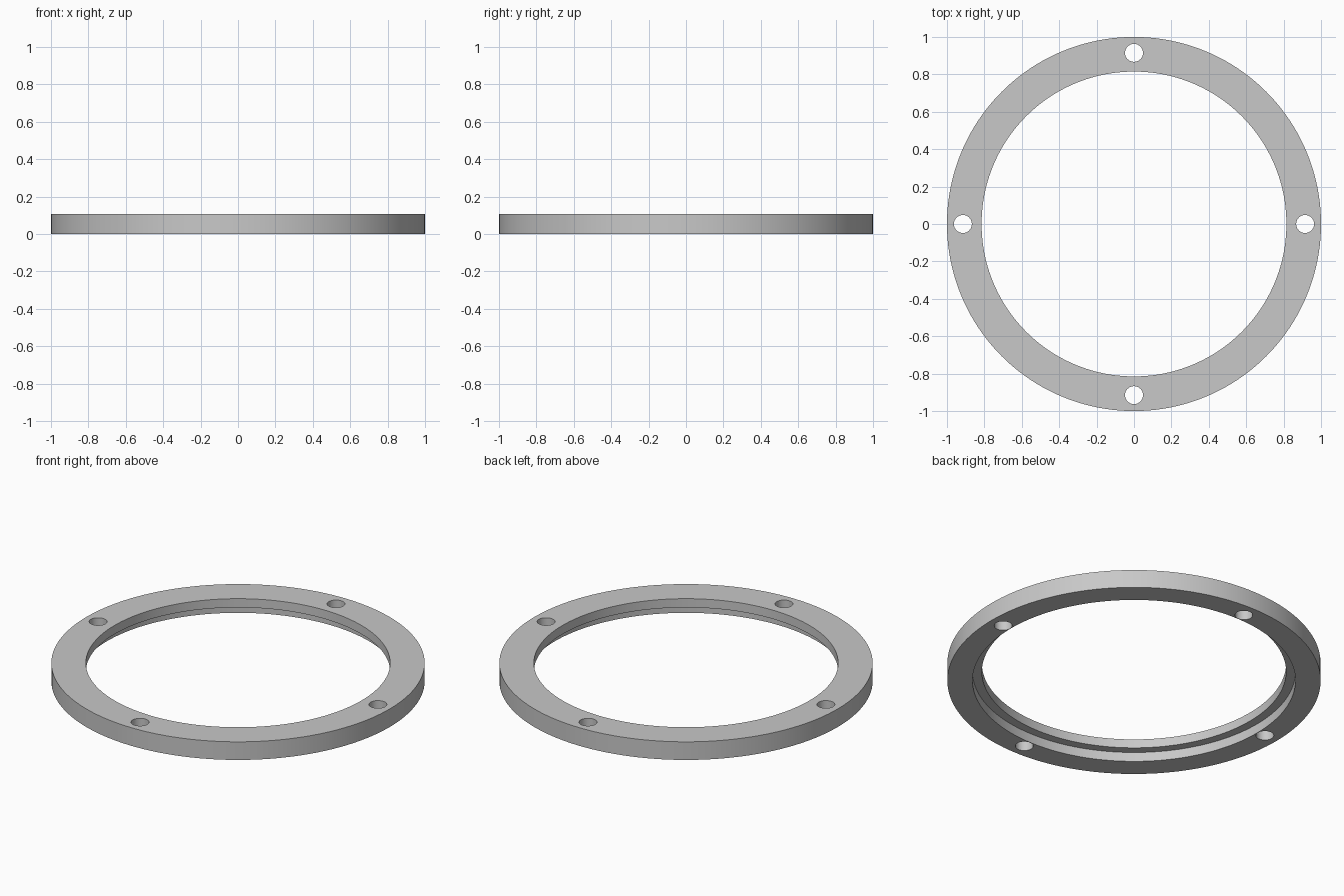
import bpy
import bmesh
import math
from mathutils import Matrix, Vector

cube = bpy.data.objects.get("Cube")
if cube:
    bpy.data.objects.remove(cube, do_unlink=True)

OUTER, BORE, RECESS = 1.0, 0.815, 0.865
HEIGHT, RECESS_DEPTH = 0.107, 0.055
HOLE_RADIUS, HOLE_CIRCLE = 0.048, 0.915
SEGMENTS = 160

grey = bpy.data.materials.new("plain grey")
grey.use_nodes = True
grey.diffuse_color = (0.58, 0.58, 0.58, 1)
grey.node_tree.nodes["Principled BSDF"].inputs["Base Color"].default_value = grey.diffuse_color


def add_object(name, bm):
    bmesh.ops.recalc_face_normals(bm, faces=bm.faces)
    mesh = bpy.data.meshes.new(name)
    bm.to_mesh(mesh)
    bm.free()
    mesh.materials.append(grey)
    obj = bpy.data.objects.new(name, mesh)
    bpy.context.collection.objects.link(obj)
    return obj


# Flange ring: a stepped section turned about the z axis
profile = [(RECESS, 0), (OUTER, 0), (OUTER, HEIGHT), (BORE, HEIGHT),
           (BORE, RECESS_DEPTH), (RECESS, RECESS_DEPTH)]
bm = bmesh.new()
verts = [bm.verts.new((r, 0, z)) for r, z in profile]
edges = [bm.edges.new((a, b)) for a, b in zip(verts, verts[1:] + verts[:1])]
bmesh.ops.spin(bm, geom=verts + edges, cent=(0, 0, 0), axis=(0, 0, 1),
               angle=math.tau, steps=SEGMENTS, use_merge=True)
bmesh.ops.remove_doubles(bm, verts=bm.verts, dist=1e-5)
ring = add_object("flange_ring", bm)

# Four bolt holes, evenly spaced
bm = bmesh.new()
for i in range(4):
    centre = Matrix.Rotation(i * math.pi / 2, 3, 'Z') @ Vector((HOLE_CIRCLE, 0, HEIGHT / 2))
    bmesh.ops.create_cone(bm, cap_ends=True, segments=48, radius1=HOLE_RADIUS,
                          radius2=HOLE_RADIUS, depth=HEIGHT * 2,
                          matrix=Matrix.Translation(centre))
cutter = add_object("bolt_hole_cutter", bm)
cutter.hide_render = True

bpy.ops.object.select_all(action='DESELECT')
ring.select_set(True)
bpy.context.view_layer.objects.active = ring
cut = ring.modifiers.new("bolt holes", 'BOOLEAN')
cut.operation = 'DIFFERENCE'
cut.solver = 'EXACT'
cut.object = cutter
bpy.ops.object.modifier_apply(modifier=cut.name)
bpy.data.objects.remove(cutter, do_unlink=True)

bpy.ops.object.shade_smooth_by_angle(angle=math.radians(30))
